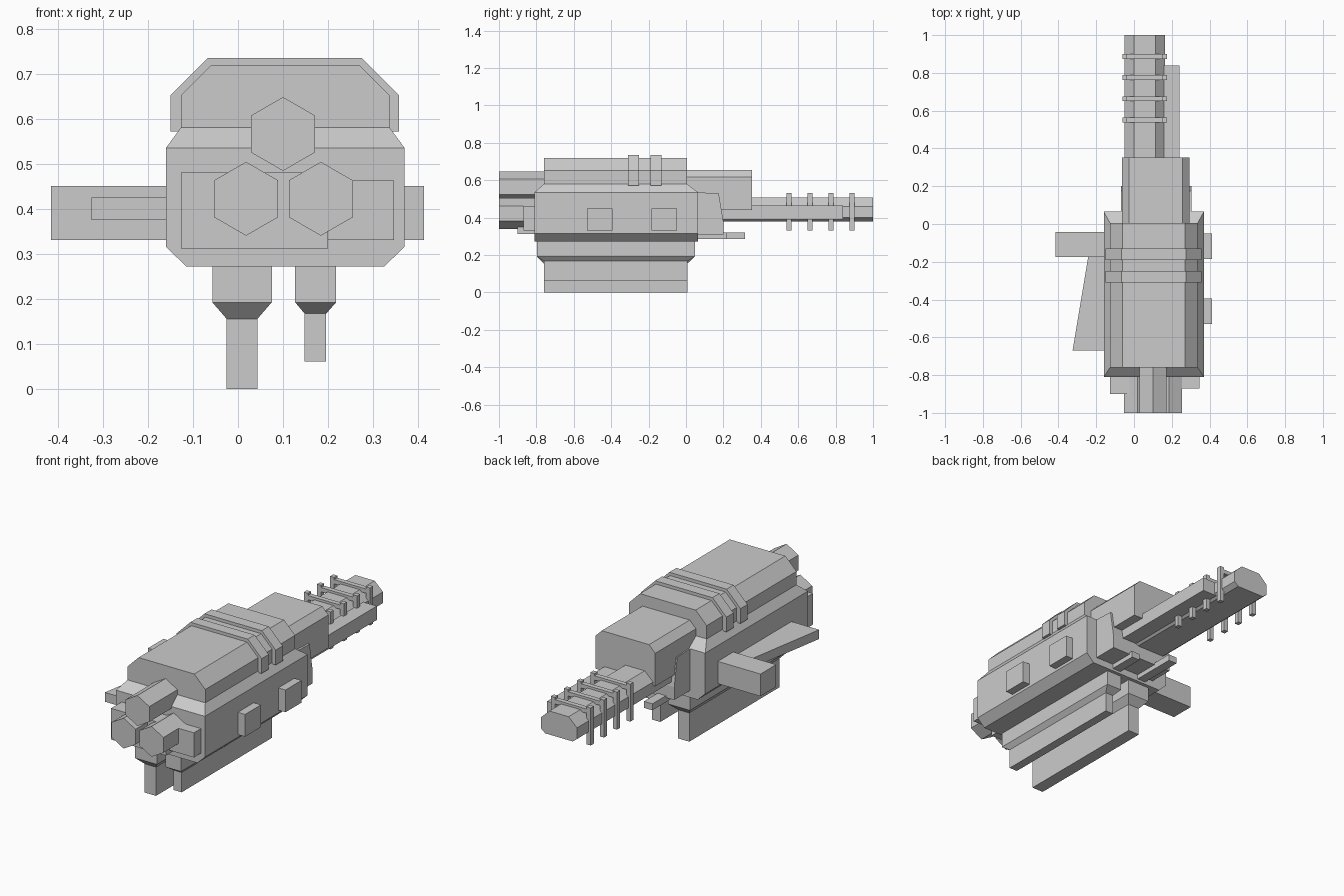
import bpy
import math

if "Cube" in bpy.data.objects:
    bpy.data.objects.remove(bpy.data.objects["Cube"])


def mesh(name, verts, faces):
    me = bpy.data.meshes.new(name)
    me.from_pydata(verts, [], faces)
    me.update()
    ob = bpy.data.objects.new(name, me)
    bpy.context.collection.objects.link(ob)
    return ob


def loft(name, rings):
    """Closed solid through rings of equal point count."""
    n = len(rings[0])
    verts = [p for r in rings for p in r]
    faces = [tuple(range(n))[::-1],
             tuple(range((len(rings) - 1) * n, len(rings) * n))]
    for k in range(len(rings) - 1):
        for i in range(n):
            j = (i + 1) % n
            faces.append((k * n + i, k * n + j, (k + 1) * n + j, (k + 1) * n + i))
    ob = mesh(name, verts, faces)
    import bmesh
    bm = bmesh.new()
    bm.from_mesh(ob.data)
    bmesh.ops.recalc_face_normals(bm, faces=bm.faces)
    bm.to_mesh(ob.data)
    bm.free()
    return ob


def along_y(name, profile, y0, y1):
    return loft(name, [[(x, y, z) for x, z in profile] for y in (y0, y1)])


def rect(x0, x1, y0, y1, z):
    return [(x0, y0, z), (x1, y0, z), (x1, y1, z), (x0, y1, z)]


def box(name, x0, x1, y0, y1, z0, z1):
    return loft(name, [rect(x0, x1, y0, y1, z0), rect(x0, x1, y0, y1, z1)])


def arch(x0, x1, z0, z1, z2, inset):
    """Box section with chamfered top corners."""
    return [(x0, z0), (x1, z0), (x1, z1), (x1 - inset, z2), (x0 + inset, z2), (x0, z1)]


# Main body: chamfered keel, straight sides, tapered shoulders
loft("main_body", [
    rect(-0.115, 0.325, -0.81, 0.065, 0.272),
    rect(-0.16, 0.37, -0.81, 0.065, 0.315),
    rect(-0.16, 0.37, -0.81, 0.065, 0.535),
    rect(-0.127, 0.337, -0.76, 0.005, 0.58)])

# Upper cover and its two raised bands
along_y("upper_cover", arch(-0.127, 0.337, 0.575, 0.652, 0.718, 0.066), -0.76, 0.005)
for i, y in enumerate((-0.28, -0.16)):
    along_y(f"cover_band_{i}", arch(-0.15, 0.358, 0.572, 0.652, 0.735, 0.083), y - 0.03, y + 0.03)

# Forward shroud and sloped nose
along_y("shroud", arch(-0.063, 0.293, 0.44, 0.618, 0.655, 0.037), 0.0, 0.352)
nose = [(0.06, 0.31), (0.2, 0.31), (0.2, 0.38), (0.175, 0.53), (0.06, 0.535)]
loft("nose", [[(x, y, z) for y, z in nose] for x in (-0.07, 0.305)])

# Barrel and side tube
barrel = [(-0.025, 0.38), (0.14, 0.38), (0.165, 0.4), (0.165, 0.46),
          (0.115, 0.507), (0.0, 0.507), (-0.05, 0.46), (-0.05, 0.4)]
along_y("barrel", barrel, 0.19, 1.0)
box("side_tube", 0.12, 0.24, 0.19, 0.84, 0.39, 0.465)

# Barrel frames: two posts and a cross bar each
for i, y in enumerate((0.55, 0.663, 0.775, 0.887)):
    a, b = y - 0.013, y + 0.013
    box(f"frame_post_left_{i}", -0.062, -0.038, a, b, 0.33, 0.532)
    box(f"frame_post_right_{i}", 0.152, 0.176, a, b, 0.33, 0.532)
    box(f"frame_bar_{i}", -0.04, 0.154, a, b, 0.497, 0.52)

# Lower keels: mount, tapered neck, blade
for name, x0, x1, b0, b1, zn, zb in (
        ("large_keel", -0.057, 0.075, -0.025, 0.043, 0.155, 0.0),
        ("small_keel", 0.127, 0.218, 0.148, 0.196, 0.167, 0.06)):
    loft(name, [
        rect(b0, b1, -0.76, 0.008, zb),
        rect(b0, b1, -0.76, 0.008, zn),
        rect(x0, x1, -0.797, 0.047, 0.192),
        rect(x0, x1, -0.797, 0.047, 0.28)])

# Rods under the nose
box("long_rod", -0.02, 0.03, 0.05, 0.315, 0.285, 0.32)
box("short_rod", 0.147, 0.197, 0.05, 0.22, 0.285, 0.32)

# Side blocks, left arm and swept fin
for i, y in enumerate((-0.462, -0.117)):
    box(f"side_block_{i}", 0.36, 0.413, y - 0.068, y + 0.068, 0.33, 0.45)
box("left_arm", -0.415, -0.15, -0.175, -0.042, 0.33, 0.45)
fin = [(-0.325, -0.67), (-0.15, -0.67), (-0.15, -0.16), (-0.24, -0.16)]
loft("left_fin", [[(x, y, z) for x, y in fin] for z in (0.375, 0.425)])

# Front panels and three six-sided thrusters
box("front_panel", -0.127, 0.2, -0.9, -0.8, 0.312, 0.48)
box("front_side_panel", 0.19, 0.346, -0.87, -0.8, 0.33, 0.463)
for i, (cx, cz) in enumerate(((0.1, 0.566), (0.018, 0.422), (0.184, 0.422))):
    hexagon = [(cx + 0.082 * math.sin(math.pi * k / 3),
                cz + 0.082 * math.cos(math.pi * k / 3)) for k in range(6)]
    along_y(f"thruster_{i}", hexagon, -1.0, -0.75)
